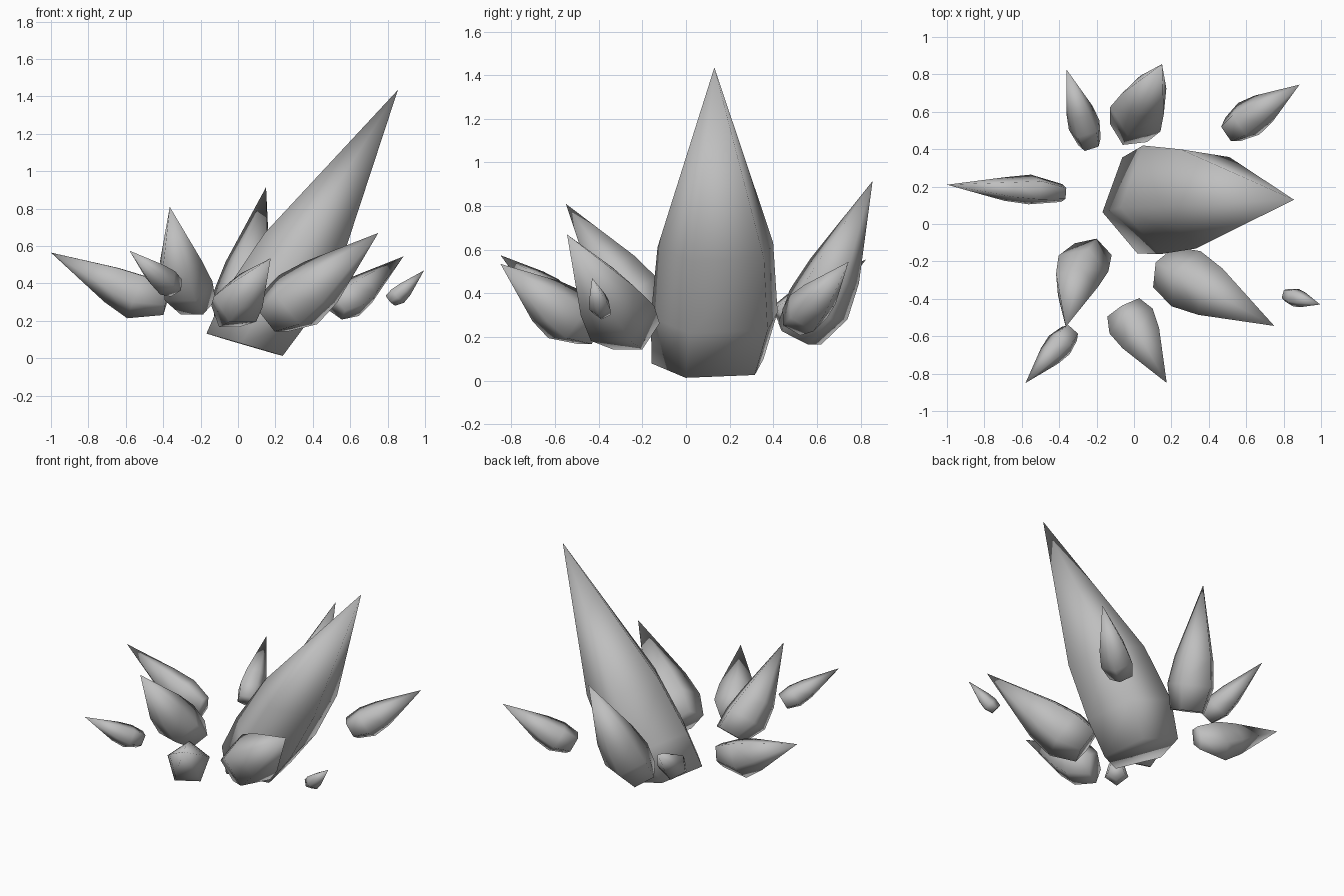
import bpy, bmesh, math
from mathutils import Vector

cube = bpy.data.objects.get("Cube")
if cube:
    bpy.data.objects.remove(cube)

# Single stone colour
stone = bpy.data.materials.new("grey_crystal")
stone.use_nodes = True
GREY = (0.52, 0.52, 0.52, 1)
stone.diffuse_color = GREY
stone.node_tree.nodes["Principled BSDF"].inputs["Base Color"].default_value = GREY

# Ring position along the axis, size, sideways shift, sag (in radii)
PROFILE = [(0, 0.74, 0, 0), (0.2, 1.0, 0, 0.13), (0.42, 0.84, 0, 0.13)]
SIDES = 5


def shard(name, base, tip, radius, roll=0, foot=None, body=None, profile=PROFILE, wide=1):
    """Five-sided crystal: rings from base to widest part, then a point.
    foot and body are the facing of the base ring and of the other rings."""
    base, tip = Vector(base), Vector(tip)
    axis = tip - base
    # u follows the lean of the shard, v is level
    v = Vector((0, 0, 1)).cross(axis).normalized()
    bm = bmesh.new()
    rings = []
    for t, r, side, sag in profile:
        facing = Vector((body if rings else foot) or axis)
        u = v.cross(facing).normalized()
        centre = base + axis * t + radius * (u * sag + v * side)
        ring = []
        for i in range(SIDES):
            a = math.radians(roll) + math.tau * i / SIDES
            ring.append(bm.verts.new(centre + radius * r *
                                     (u * math.cos(a) + v * wide * math.sin(a))))
        rings.append(ring)
    point = bm.verts.new(tip)
    bm.faces.new(rings[0])
    for i in range(SIDES):
        j = (i + 1) % SIDES
        for low, high in zip(rings, rings[1:]):
            bm.faces.new((low[i], low[j], high[j], high[i]))
        bm.faces.new((rings[-1][i], rings[-1][j], point))
    bmesh.ops.recalc_face_normals(bm, faces=bm.faces)
    for f in bm.faces:
        f.smooth = True
    mesh = bpy.data.meshes.new(name)
    bm.to_mesh(mesh)
    bm.free()
    mesh.materials.append(stone)
    obj = bpy.data.objects.new(name, mesh)
    bpy.context.collection.objects.link(obj)


# Large central crystal, cut on a slant at its foot
SLANT = (0.29, 0.14, 1)
shard("main_crystal", (0.043, 0.115, 0.07), (0.855, 0.13, 1.435), 0.25, 46,
      foot=SLANT, body=SLANT, wide=1.22,
      profile=[(0, 0.9, 0, 0), (0.155, 1.02, 0.12, 0), (0.39, 0.93, 0.12, 0)])

# Ring of smaller crystals leaning outward
shard("back_crystal", (-0.015, 0.515, 0.21), (0.15, 0.855, 0.915), 0.157, 180)
shard("back_right_crystal", (-0.235, 0.43, 0.29), (-0.36, 0.825, 0.555), 0.09)
shard("back_left_crystal", (0.52, 0.5, 0.275), (0.885, 0.745, 0.545), 0.107)
shard("front_left_crystal", (0.18, -0.24, 0.23), (0.75, -0.545, 0.67), 0.175, 180)
shard("front_right_crystal", (-0.24, -0.155, 0.29), (-0.365, -0.55, 0.81), 0.147, 180,
      profile=[(0, 0.74, 0.1, 0), (0.2, 1, -0.08, 0.13), (0.42, 0.84, -0.12, 0.13)])
shard("front_crystal", (-0.055, -0.45, 0.25), (0.175, -0.85, 0.535), 0.14, 180,
      foot=(0.1, -1, 0.15))
shard("front_right_chip", (-0.34, -0.58, 0.38), (-0.58, -0.85, 0.575), 0.078)
shard("left_chip", (0.815, -0.38, 0.31), (0.995, -0.43, 0.47), 0.052)
shard("right_crystal", (-0.38, 0.165, 0.31), (-1, 0.21, 0.565), 0.135,
      foot=(-1, 0.05, 0.25), wide=0.62,
      profile=[(0, 0.6, 0, 0), (0.24, 1, -0.05, 0.26), (0.46, 0.8, 0, 0.2)])
